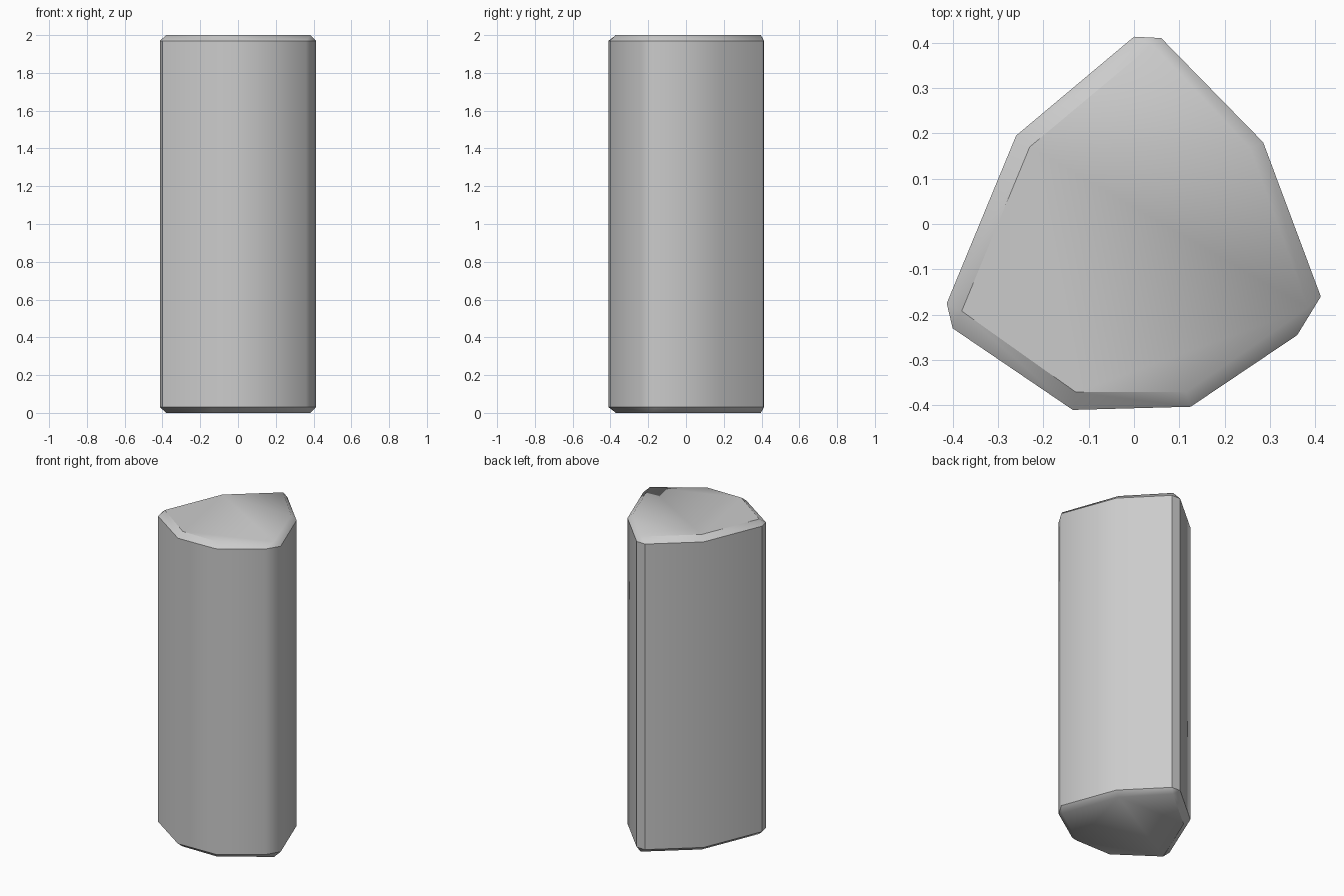
import bpy, bmesh

if "Cube" in bpy.data.objects:
    bpy.data.objects.remove(bpy.data.objects["Cube"])

# Outer cross-section (three corners bevelled) and the inset end-cap outline
OUTER = [(0.0, 0.413), (0.06, 0.41), (0.285, 0.18), (0.412, -0.16), (0.36, -0.245),
         (0.125, -0.403), (-0.135, -0.41), (-0.40, -0.23), (-0.413, -0.175), (-0.26, 0.195)]
INNER = [(0.04, 0.396), (0.256, 0.168), (0.384, -0.185), (0.115, -0.371),
         (-0.128, -0.371), (-0.38, -0.192), (-0.23, 0.17)]
CAP_OF = [0, 0, 1, 2, 2, 3, 4, 5, 5, 6]      # cap point belonging to each outer point
CHAMFER, HEIGHT = 0.03, 2.0

bm = bmesh.new()
n = len(OUTER)
sharp = []


def ring(points, z):
    return [bm.verts.new((x, y, z)) for x, y in points]


low, high = ring(OUTER, CHAMFER), ring(OUTER, HEIGHT - CHAMFER)

# Side walls
for i in range(n):
    j = (i + 1) % n
    bm.faces.new((low[i], low[j], high[j], high[i]))
sharp += [(low[i], high[i]) for i in (0, 1, 7, 8)]

# End caps with chamfers, triangular at the bevelled corners
for outer, z in ((low, 0.0), (high, HEIGHT)):
    cap = ring(INNER, z)
    bm.faces.new(cap)
    for i in range(n):
        j = (i + 1) % n
        a, b = cap[CAP_OF[i]], cap[CAP_OF[j]]
        bm.faces.new((outer[i], outer[j], a) if a is b else (outer[i], outer[j], b, a))
        sharp.append((outer[i], outer[j]))
    # The left half of the cap rim is crisp, the right half blends smoothly
    sharp += [(cap[i], cap[(i + 1) % 7]) for i in (3, 4, 5, 6)]

bmesh.ops.recalc_face_normals(bm, faces=bm.faces)
for f in bm.faces:
    f.smooth = True
for a, b in sharp:
    bm.edges.get((a, b)).smooth = False

mesh = bpy.data.meshes.new("stone_pillar")
bm.to_mesh(mesh)
bm.free()
bpy.context.collection.objects.link(bpy.data.objects.new("stone_pillar", mesh))
